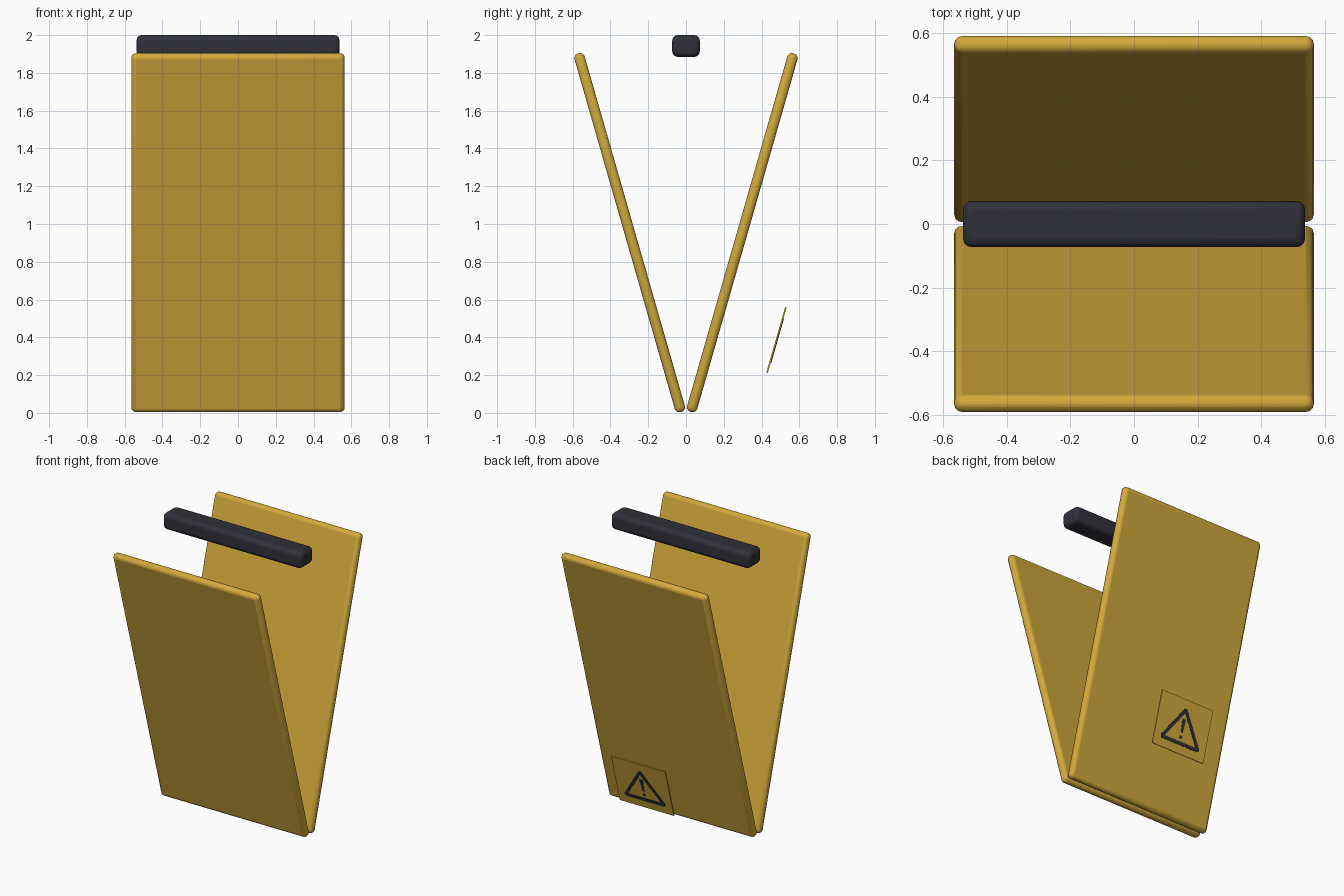
import bpy, bmesh
from math import radians, sin, cos, pi
from mathutils import Matrix, Vector

if "Cube" in bpy.data.objects:
    bpy.data.objects.remove(bpy.data.objects["Cube"])

TILT = radians(16)


def material(name, rgb):
    mat = bpy.data.materials.new(name)
    mat.use_nodes = True
    mat.diffuse_color = (*rgb, 1)
    mat.node_tree.nodes["Principled BSDF"].inputs["Base Color"].default_value = (*rgb, 1)
    return mat


GOLD = material("mustard yellow", (0.65, 0.40, 0.045))
DARK = material("charcoal", (0.03, 0.03, 0.042))


def add_object(name, bm, mat, matrix):
    bmesh.ops.recalc_face_normals(bm, faces=bm.faces)
    mesh = bpy.data.meshes.new(name)
    bm.to_mesh(mesh)
    bm.free()
    mesh.materials.append(mat)
    obj = bpy.data.objects.new(name, mesh)
    bpy.context.collection.objects.link(obj)
    obj.matrix_world = matrix
    return obj


def box(name, size, mat, matrix, bevel=0.0, segments=3):
    bm = bmesh.new()
    bmesh.ops.create_cube(bm, size=1)
    bmesh.ops.scale(bm, vec=size, verts=bm.verts)
    obj = add_object(name, bm, mat, matrix)
    if bevel:
        mod = obj.modifiers.new("rounded edges", "BEVEL")
        mod.width = bevel
        mod.segments = segments
        bpy.ops.object.select_all(action="DESELECT")
        obj.select_set(True)
        bpy.context.view_layer.objects.active = obj
        bpy.ops.object.shade_smooth_by_angle(angle=radians(35))
    return obj


def tilted(y, z, angle):
    return Matrix.Translation((0, y, z)) @ Matrix.Rotation(angle, 4, "X")


# Two boards leaning apart in a V
for name, side in (("front_panel", -1), ("back_panel", 1)):
    box(name, (1.13, 0.056, 1.975), GOLD, tilted(side * 0.298, 0.954, -side * TILT), 0.025)

# Carrying bar
box("handle_bar", (1.075, 0.146, 0.115), DARK, Matrix.Translation((0, 0, 1.9425)), 0.028)

# Warning plate set off behind the back panel
PLATE = tilted(0.479, 0.386, -TILT)
box("warning_plate", (0.42, 0.008, 0.36), GOLD, PLATE)
FACE = PLATE @ Matrix.Translation((0, 0.004, 0))
RAISE = Vector((0, 0.003, 0))


def arc_loop(centres, radius, steps=4):
    """Rounded triangle outline around three corner centres, in x and z."""
    points = []
    for i, (cx, cz) in enumerate(centres):
        for k in range(steps + 1):
            a = radians(30 + 120 * i) + radians(120) * k / steps
            points.append((cx + radius * cos(a), 0, cz + radius * sin(a)))
    return points


def raise_faces(bm):
    new = bmesh.ops.extrude_face_region(bm, geom=bm.faces[:])["geom"]
    bmesh.ops.translate(bm, vec=RAISE, verts=[g for g in new if isinstance(g, bmesh.types.BMVert)])


# Triangle border
centres = [(0, 0.104), (-0.142, -0.108), (0.142, -0.108)]
bm = bmesh.new()
outer = [bm.verts.new(p) for p in arc_loop(centres, 0.016)]
inner = [bm.verts.new(p) for p in arc_loop([(x * 0.87, z * 0.87 - 0.004) for x, z in centres], 0.003)]
for i in range(len(outer)):
    j = (i + 1) % len(outer)
    bm.faces.new((outer[i], outer[j], inner[j], inner[i]))
raise_faces(bm)
add_object("warning_triangle", bm, DARK, FACE)

# Exclamation mark: tapered stroke and dot
bm = bmesh.new()
bm.faces.new([bm.verts.new((x, 0, z)) for x, z in
              ((-0.014, 0.05), (0.014, 0.05), (0.007, -0.042), (-0.007, -0.042))])
raise_faces(bm)
add_object("exclamation_stroke", bm, DARK, FACE)

bm = bmesh.new()
bm.faces.new([bm.verts.new((0.011 * cos(k * pi / 6), 0, 0.011 * sin(k * pi / 6) - 0.072))
              for k in range(12)])
raise_faces(bm)
add_object("exclamation_dot", bm, DARK, FACE)
